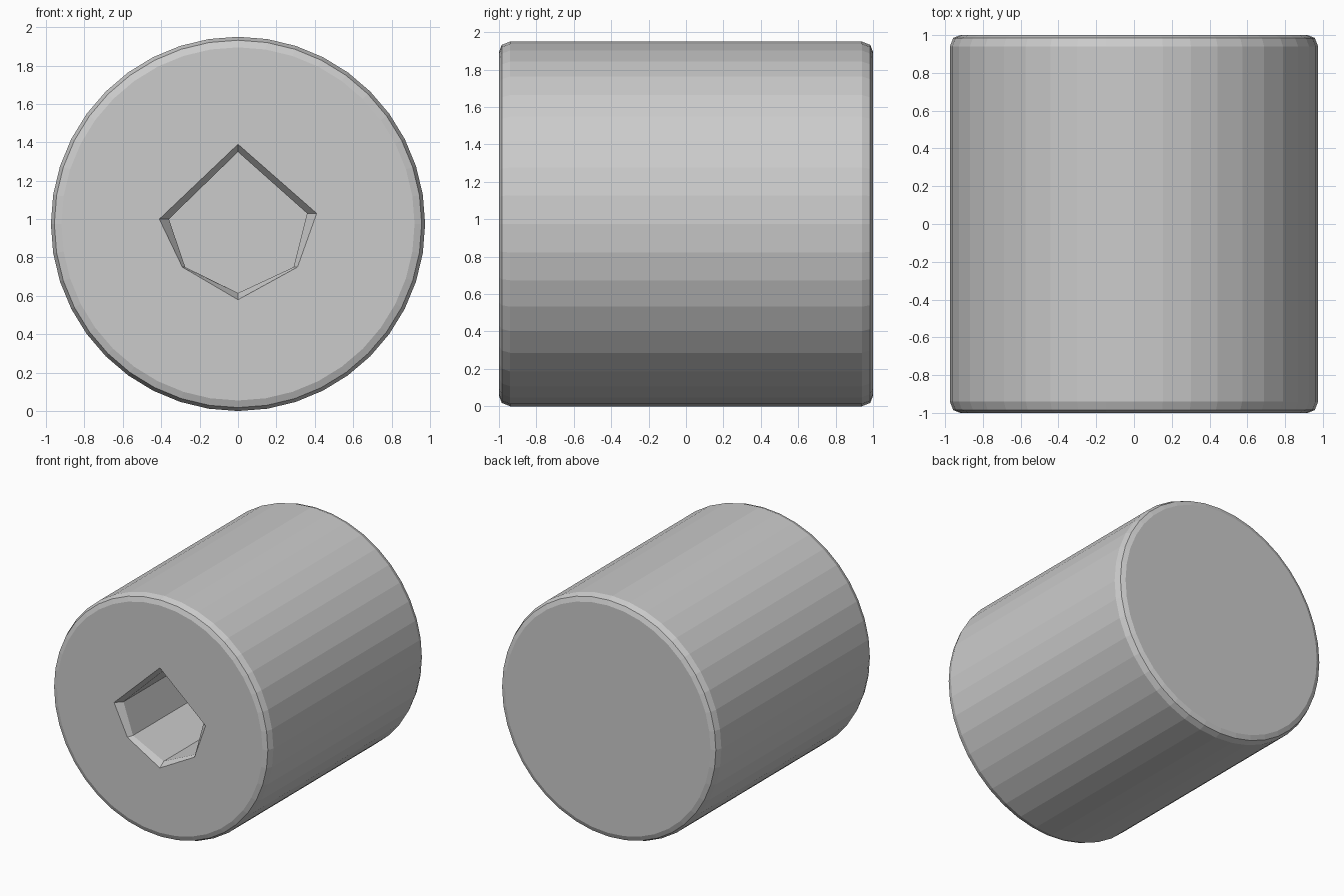
import bpy, bmesh, math

if "Cube" in bpy.data.objects:
    bpy.data.objects.remove(bpy.data.objects["Cube"])

R = 0.975        # barrel radius, also the height of its axis
SIDES = 40

bm = bmesh.new()


def ring(points, y):
    return [bm.verts.new((x, y, z)) for x, z in points]


def circle(r):
    return [(r * math.cos(2 * math.pi * i / SIDES),
             R + r * math.sin(2 * math.pi * i / SIDES)) for i in range(SIDES)]


def skin(rings):
    for a, b in zip(rings, rings[1:]):
        n = len(a)
        for i in range(n):
            j = (i + 1) % n
            bm.faces.new((a[i], a[j], b[j], b[i]))


# Barrel along y with softly rounded rims
profile = [(0.92, -1.0), (0.957, -0.985), (R, -0.94),
           (R, 0.94), (0.957, 0.985), (0.92, 1.0)]
barrel = [ring(circle(r), y) for r, y in profile]
skin(barrel)
bm.faces.new(barrel[-1])

# Six-sided socket with a chamfered mouth and flat floor
mouth = [(0, 1.39), (-0.41, 1.0), (-0.29, 0.75), (0, 0.58), (0.31, 0.75), (0.41, 1.03)]
inner = [(0, 1.35), (-0.36, 1.0), (-0.275, 0.75), (0, 0.615), (0.29, 0.75), (0.36, 1.03)]
socket = [ring(mouth, -1.0), ring(inner, -0.95), ring(inner, 0.56)]
skin(socket)
bm.faces.new(socket[-1])

# Front face between rim and socket mouth
border = [e for e in bm.edges if e.is_boundary]
bmesh.ops.triangle_fill(bm, edges=border, use_beauty=True, normal=(0, -1, 0))
bmesh.ops.recalc_face_normals(bm, faces=bm.faces)

mesh = bpy.data.meshes.new("socket_barrel")
bm.to_mesh(mesh)
bm.free()
obj = bpy.data.objects.new("socket_barrel", mesh)
bpy.context.collection.objects.link(obj)
